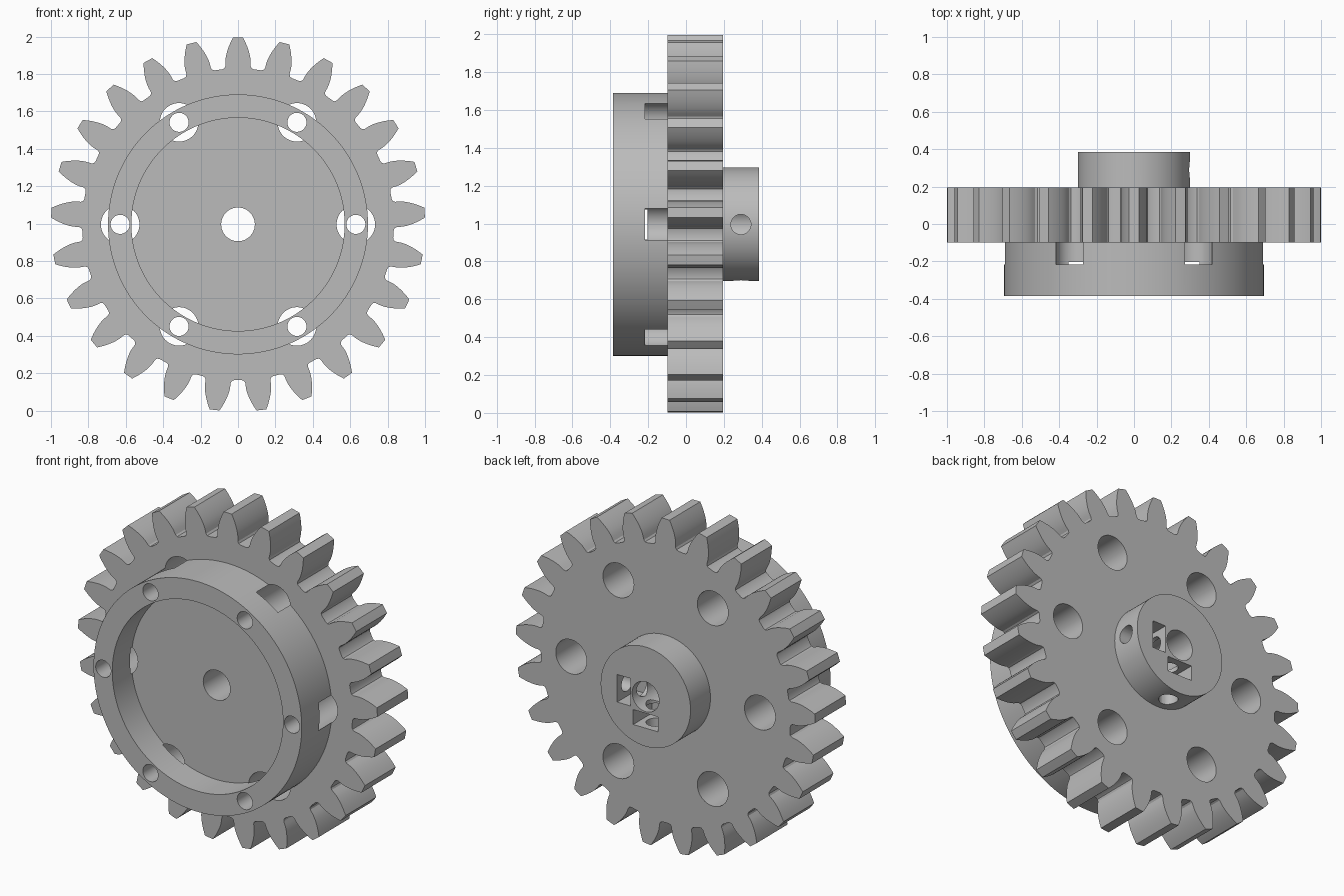
import bpy, bmesh, math
from mathutils import Matrix, Vector

if "Cube" in bpy.data.objects:
    bpy.data.objects.remove(bpy.data.objects["Cube"])

CZ = 0.996             # height of the axle
TEETH = 25
PITCH_R, BASE_R, ROOT_R, TIP_R = 0.926, 0.870, 0.833, 1.0
BACK, FRONT = 0.195, -0.098

grey = bpy.data.materials.new("plain grey")
grey.use_nodes = True
grey.diffuse_color = (0.5, 0.5, 0.5, 1)
grey.node_tree.nodes["Principled BSDF"].inputs["Base Color"].default_value = (0.5, 0.5, 0.5, 1)


def make_object(name, bm):
    bmesh.ops.recalc_face_normals(bm, faces=bm.faces)
    mesh = bpy.data.meshes.new(name)
    bm.to_mesh(mesh)
    bm.free()
    mesh.materials.append(grey)
    ob = bpy.data.objects.new(name, mesh)
    bpy.context.collection.objects.link(ob)
    return ob


def rod(name, start, end, radius, sides=48):
    """Solid cylinder between two points, relative to the axle centre."""
    a, b = Vector(start), Vector(end)
    bm = bmesh.new()
    turn = (b - a).to_track_quat('Z', 'Y').to_matrix().to_4x4()
    place = Matrix.Translation((a + b) / 2 + Vector((0, 0, CZ))) @ turn
    bmesh.ops.create_cone(bm, cap_ends=True, segments=sides, radius1=radius,
                          radius2=radius, depth=(b - a).length, matrix=place)
    return make_object(name, bm)


def box(name, low, high):
    bm = bmesh.new()
    a, b = Vector(low), Vector(high)
    place = Matrix.Translation((a + b) / 2 + Vector((0, 0, CZ))) @ Matrix.Diagonal((*(b - a), 1))
    bmesh.ops.create_cube(bm, size=1, matrix=place)
    return make_object(name, bm)


def involute(r):
    a = math.acos(min(1, BASE_R / r))
    return math.tan(a) - a


# Toothed wheel: one half tooth (radius, angle), mirrored and repeated
base_half = math.pi / (2 * TEETH) + involute(PITCH_R)
half = [(ROOT_R, base_half + 0.024), (ROOT_R + 0.004, base_half + 0.010),
        (ROOT_R + 0.015, base_half + 0.002)]
for i in range(9):
    r = BASE_R + (TIP_R - BASE_R) * i / 8
    half.append((r, base_half - involute(r)))
tooth = [(r, -a) for r, a in half] + [(TIP_R, 0)] + half[::-1]

bm = bmesh.new()
outline = []
for t in range(TEETH):
    middle = math.pi / 2 + t * math.tau / TEETH
    for r, a in tooth:
        outline.append(bm.verts.new((r * math.cos(middle + a), FRONT,
                                     CZ + r * math.sin(middle + a))))
face = bm.faces.new(outline)
extruded = bmesh.ops.extrude_face_region(bm, geom=[face])["geom"]
bmesh.ops.translate(bm, vec=(0, BACK - FRONT, 0),
                    verts=[v for v in extruded if isinstance(v, bmesh.types.BMVert)])
gear = make_object("gear_wheel", bm)

adds, cuts = [], []

# Front flange and rear hub
adds.append(rod("front_flange", (0, -0.385, 0), (0, 0.05, 0), 0.695, 128))
adds.append(rod("rear_hub", (0, 0.05, 0), (0, 0.385, 0), 0.3, 96))

# Recess in the flange and the axle bore
cuts.append(rod("flange_recess", (0, -0.6, 0), (0, -0.203, 0), 0.57, 128))
cuts.append(rod("axle_bore", (0, -0.7, 0), (0, 0.7, 0), 0.09))

# Six screw holes, wide from the back and narrow through the flange rim
for k in range(6):
    a = k * math.pi / 3
    x, z = 0.63 * math.cos(a), 0.63 * math.sin(a)
    cuts.append(rod("screw_hole", (x, -0.6, z), (x, 0.0, z), 0.051, 32))
    cuts.append(rod("screw_head_hole", (x, -0.216, z), (x, 0.6, z), 0.103))

# Two set-screw holes in the hub, each with a nut slot
for side, down in ((1, 0), (0, -1)):
    cuts.append(rod("set_screw_hole", (0, 0.29, 0), (0.5 * side, 0.29, 0.5 * down), 0.053, 32))
cuts.append(box("side_nut_slot", (0.10, 0.205, -0.083), (0.19, 0.6, 0.083)))
cuts.append(box("lower_nut_slot", (-0.083, 0.205, -0.19), (0.083, 0.6, -0.10)))

# Join and cut, then bake the result
for helper, operation in [(o, 'UNION') for o in adds] + [(o, 'DIFFERENCE') for o in cuts]:
    helper.hide_render = True
    m = gear.modifiers.new(helper.name, 'BOOLEAN')
    m.operation, m.solver, m.object = operation, 'EXACT', helper

bpy.context.view_layer.update()
graph = bpy.context.evaluated_depsgraph_get()
baked = bpy.data.meshes.new_from_object(gear.evaluated_get(graph))
gear.modifiers.clear()
gear.data = baked
gear.data.materials.clear()
gear.data.materials.append(grey)
for p in gear.data.polygons:
    p.material_index = 0
for helper in adds + cuts:
    bpy.data.objects.remove(helper)

for o in bpy.context.selected_objects:
    o.select_set(False)
gear.select_set(True)
bpy.context.view_layer.objects.active = gear
bpy.ops.object.shade_smooth_by_angle(angle=math.radians(25))
